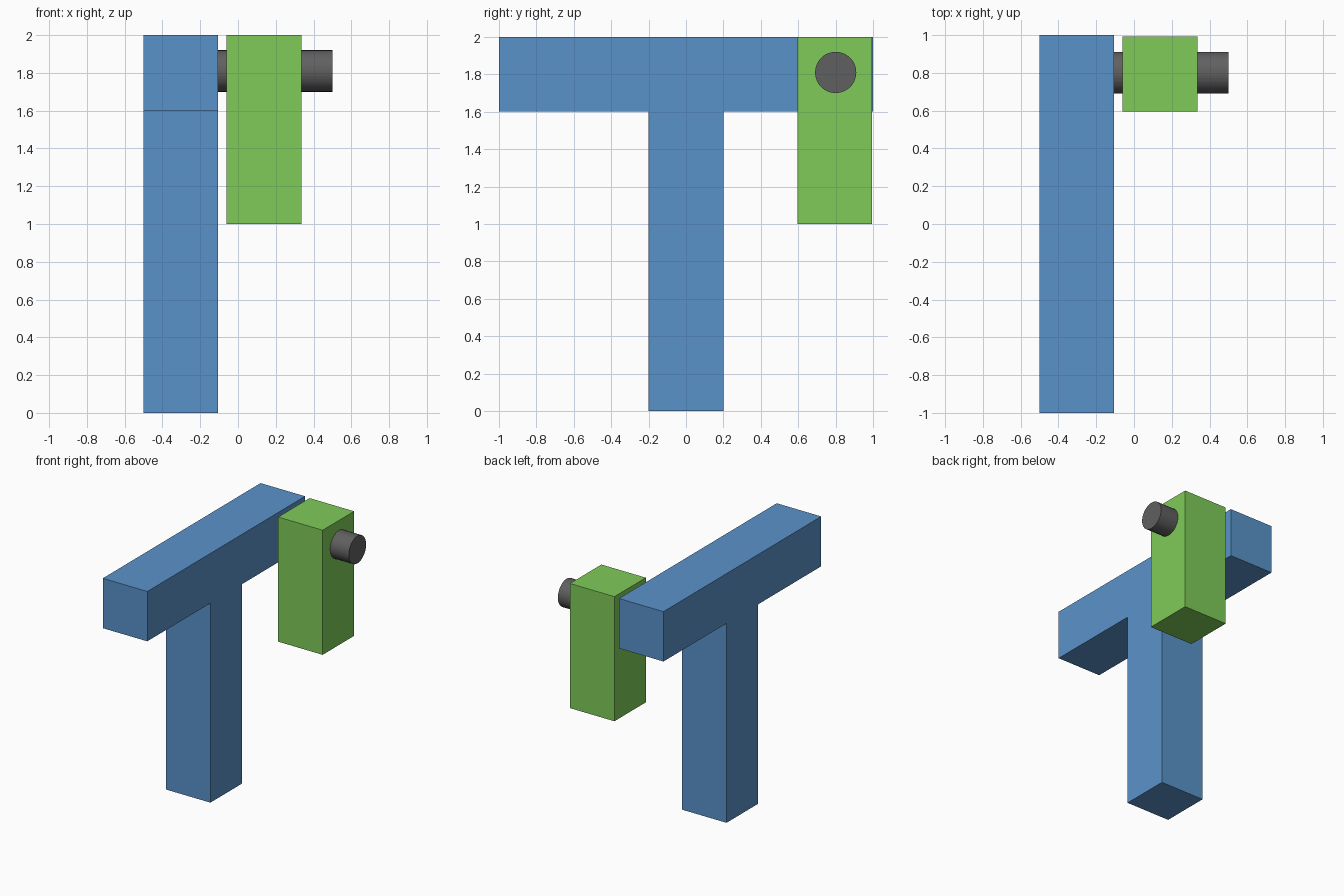
import bpy, bmesh, math
from mathutils import Matrix

if "Cube" in bpy.data.objects:
    bpy.data.objects.remove(bpy.data.objects["Cube"])


def material(name, rgb):
    m = bpy.data.materials.new(name)
    m.diffuse_color = (*rgb, 1)
    m.use_nodes = True
    m.node_tree.nodes["Principled BSDF"].inputs["Base Color"].default_value = m.diffuse_color
    return m


def extrude_x(name, profile, x0, x1, mat):
    """Extrude a closed (y, z) outline from x0 to x1."""
    bm = bmesh.new()
    face = bm.faces.new([bm.verts.new((x0, y, z)) for y, z in profile])
    ext = bmesh.ops.extrude_face_region(bm, geom=[face])
    verts = [g for g in ext["geom"] if isinstance(g, bmesh.types.BMVert)]
    bmesh.ops.translate(bm, verts=verts, vec=(x1 - x0, 0, 0))
    bmesh.ops.recalc_face_normals(bm, faces=bm.faces)
    mesh = bpy.data.meshes.new(name)
    bm.to_mesh(mesh)
    bm.free()
    mesh.materials.append(mat)
    obj = bpy.data.objects.new(name, mesh)
    bpy.context.collection.objects.link(obj)
    return obj


blue = material("blue", (0.102, 0.29, 0.59))
green = material("green", (0.212, 0.597, 0.098))
grey = material("dark grey", (0.117, 0.117, 0.117))

# T-shaped post and crossbar
half = [(0.2, 0), (0.2, 1.6), (1, 1.6), (1, 2)]
tee = half + [(-y, z) for y, z in reversed(half)]
extrude_x("t_frame", tee, -0.5, -0.105, blue)

# Hanging arm beside one end of the crossbar
arm = [(0.595, 1), (0.993, 1), (0.993, 2), (0.595, 2)]
extrude_x("hanging_arm", arm, -0.06, 0.335, green)

# Pivot pin through the arm into the crossbar
sides = 48
circle = [(0.8 + 0.11 * math.cos(2 * math.pi * i / sides),
           1.81 + 0.11 * math.sin(2 * math.pi * i / sides)) for i in range(sides)]
extrude_x("pivot_pin", circle, -0.14, 0.5, grey)
